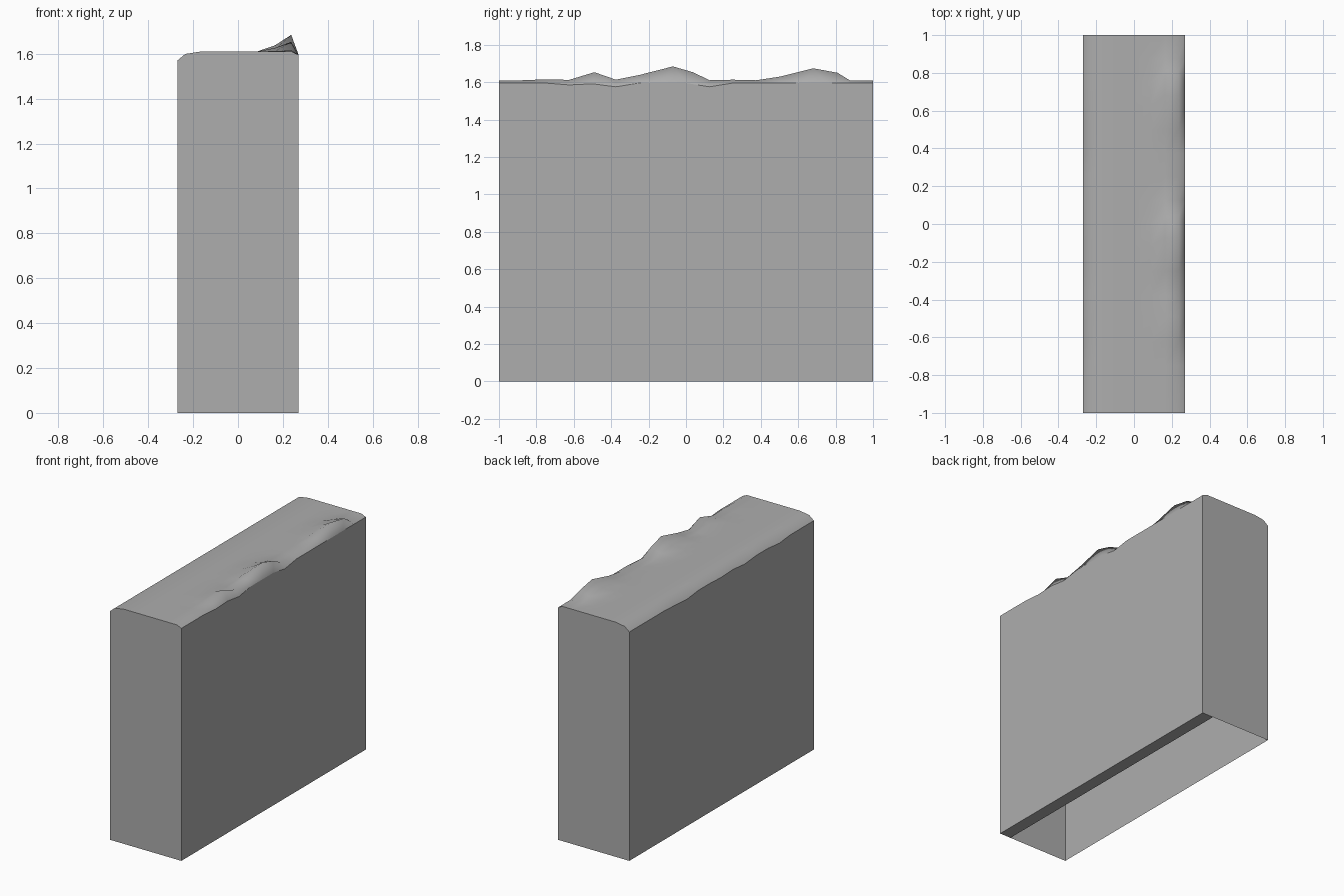
import bpy
import bmesh

cube = bpy.data.objects.get("Cube")
if cube:
    bpy.data.objects.remove(cube, do_unlink=True)

COLOUR = (0.42, 0.42, 0.42, 1)
grey = bpy.data.materials.new("mid grey")
grey.use_nodes = True
grey.diffuse_color = COLOUR
grey.node_tree.nodes["Principled BSDF"].inputs["Base Color"].default_value = COLOUR

HALF_X, TOP, LEFT_EDGE, RIGHT_EDGE, ROWS = 0.27, 1.61, 1.595, 1.57, 16
COLUMNS = [-HALF_X, -0.235, -0.165, -0.08, 0, 0.085, 0.165, 0.237, HALF_X]

# Height of the raised ridge and depth of the edge dips, by row from front to back
RIDGE = {2: 0.005, 3: 0.002, 4: 0.043, 5: 0.003, 6: 0.028, 7: 0.074, 8: 0.042,
         10: 0.003, 12: 0.019, 13: 0.064, 14: 0.04}
RIDGE_Y = {4: -0.49, 7: -0.07, 8: 0.04, 13: 0.68, 14: 0.81}
DIP_LEFT = {3: 0.01, 4: 0.004, 5: 0.02, 9: 0.02}
DIP_RIGHT = {3: 0.012, 6: 0.012, 8: 0.006, 11: 0.014, 12: 0.006}


def height(col, row):
    last = len(COLUMNS) - 1
    if col == 0:
        return RIGHT_EDGE - DIP_RIGHT.get(row, 0)
    if col == 1:
        return TOP - 0.011
    if col == last:
        return LEFT_EDGE - DIP_LEFT.get(row, 0)
    share = {last - 1: 1, last - 2: 0.37}.get(col, 0)
    return TOP + share * RIDGE.get(row, 0)


def finish(name, bm):
    mesh = bpy.data.meshes.new(name)
    bm.normal_update()
    bm.to_mesh(mesh)
    bm.free()
    mesh.materials.append(grey)
    obj = bpy.data.objects.new(name, mesh)
    bpy.context.collection.objects.link(obj)


# Block body: uneven smooth top with flat walls dropped from its border
bm = bmesh.new()
grid = []
for row in range(ROWS + 1):
    even_y = -1 + 2 * row / ROWS
    ridge_y = RIDGE_Y.get(row, even_y)
    line = []
    for col, x in enumerate(COLUMNS):
        y = ridge_y if col in (6, 7) else even_y
        line.append(bm.verts.new((x, y, height(col, row))))
    grid.append(line)

for near, far in zip(grid, grid[1:]):
    for c in range(len(COLUMNS) - 1):
        bm.faces.new((near[c], near[c + 1], far[c + 1], far[c])).smooth = True

sides = [grid[0], [r[-1] for r in grid], grid[-1][::-1], [r[0] for r in grid][::-1]]
for side in sides:
    corners = [bm.verts.new((v.co.x, v.co.y, 0)) for v in (side[0], side[-1])]
    bm.faces.new(corners + side[::-1])
bmesh.ops.remove_doubles(bm, verts=bm.verts[:], dist=0.0001)
finish("block_body", bm)

# Narrow strip closing part of the otherwise open underside
bm = bmesh.new()
strip = [(0.185, -1), (0.185, 1), (HALF_X, 1), (HALF_X, -1)]
bm.faces.new([bm.verts.new((x, y, 0)) for x, y in strip])
finish("bottom_strip", bm)
